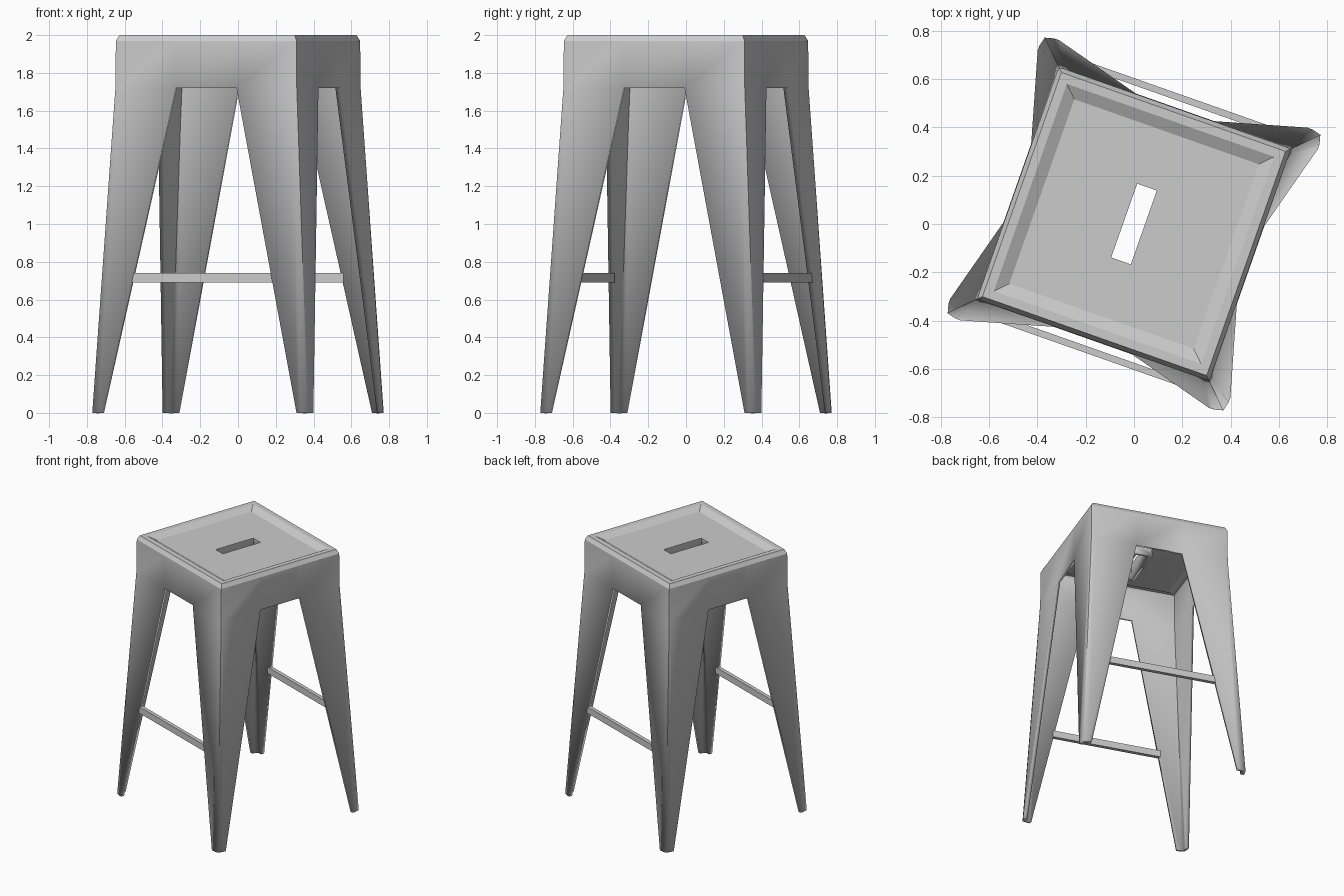
import bpy, bmesh, math
from mathutils import Vector

if "Cube" in bpy.data.objects:
    bpy.data.objects.remove(bpy.data.objects["Cube"])

TURN = math.radians(-19.4)

# Stool shell: four identical sides, each with a tapered opening between two legs
# each level: (z, face distance, corner distance, corner rounding start, opening half width)
LEVELS = [(0.0, 0.615, 0.605, 0.567, 0.545),
          (1.72, 0.512, 0.509, 0.49, 0.172),
          (1.97, 0.510, 0.507, 0.49, 0.172)]
# seat rings: (z, half side) for rim edge, rim inside, sunken panel
RINGS = [(2.0, 0.492), (2.0, 0.455), (1.972, 0.405)]
SLOT = (0.043, 0.162)
SLOT_BOTTOM = 1.85

bm = bmesh.new()
for i in range(4):
    a = i * math.pi / 2
    d = Vector((math.cos(a), math.sin(a), 0))
    u = Vector((-d.y, d.x, 0))

    def vert(s, out, z):
        return bm.verts.new(u * s + d * out + Vector((0, 0, z)))

    rows = []
    for z, h, c, k, w in LEVELS:
        cols = [(-c, c), (-k, h), (-w, h), (w, h), (k, h), (c, c)]
        rows.append([vert(s, o, z) for s, o in cols])

    # legs below the apron (middle column left open), then the apron
    for r in range(2):
        for j in range(5):
            if r == 0 and j == 2:
                continue
            lo, hi = rows[r], rows[r + 1]
            bm.faces.new((lo[j], lo[j + 1], hi[j + 1], hi[j]))

    # rim, dished seat, and the walls of the hand slot
    out, half = SLOT if i % 2 == 0 else SLOT[::-1]
    edges = [[vert(-s, s, z), vert(s, s, z)] for z, s in RINGS]
    edges += [[vert(-half, out, z), vert(half, out, z)] for z in (RINGS[-1][0], SLOT_BOTTOM)]
    bm.faces.new(rows[2] + edges[0][::-1])
    for lo, hi in zip(edges, edges[1:]):
        bm.faces.new((lo[0], lo[1], hi[1], hi[0]))

bmesh.ops.remove_doubles(bm, verts=bm.verts, dist=0.0005)
mesh = bpy.data.meshes.new("stool_shell")
bm.to_mesh(mesh)
bm.free()
shell = bpy.data.objects.new("stool_shell", mesh)
bpy.context.collection.objects.link(shell)
shell.rotation_euler.z = TURN
solid = shell.modifiers.new("sheet_thickness", 'SOLIDIFY')
solid.thickness = 0.026
solid.offset = -1
solid.use_even_offset = True
bpy.context.view_layer.objects.active = shell
shell.select_set(True)
bpy.ops.object.shade_smooth_by_angle(angle=math.radians(22))

# Footrest bars on the front and back sides only
for name, side in (("front_footrest", -1), ("back_footrest", 1)):
    bpy.ops.mesh.primitive_cube_add(size=1)
    bar = bpy.context.object
    bar.name = name
    bar.scale = (0.80, 0.028, 0.05)
    y = side * 0.556
    bar.location = (-y * math.sin(TURN), y * math.cos(TURN), 0.715)
    bar.rotation_euler.z = TURN
